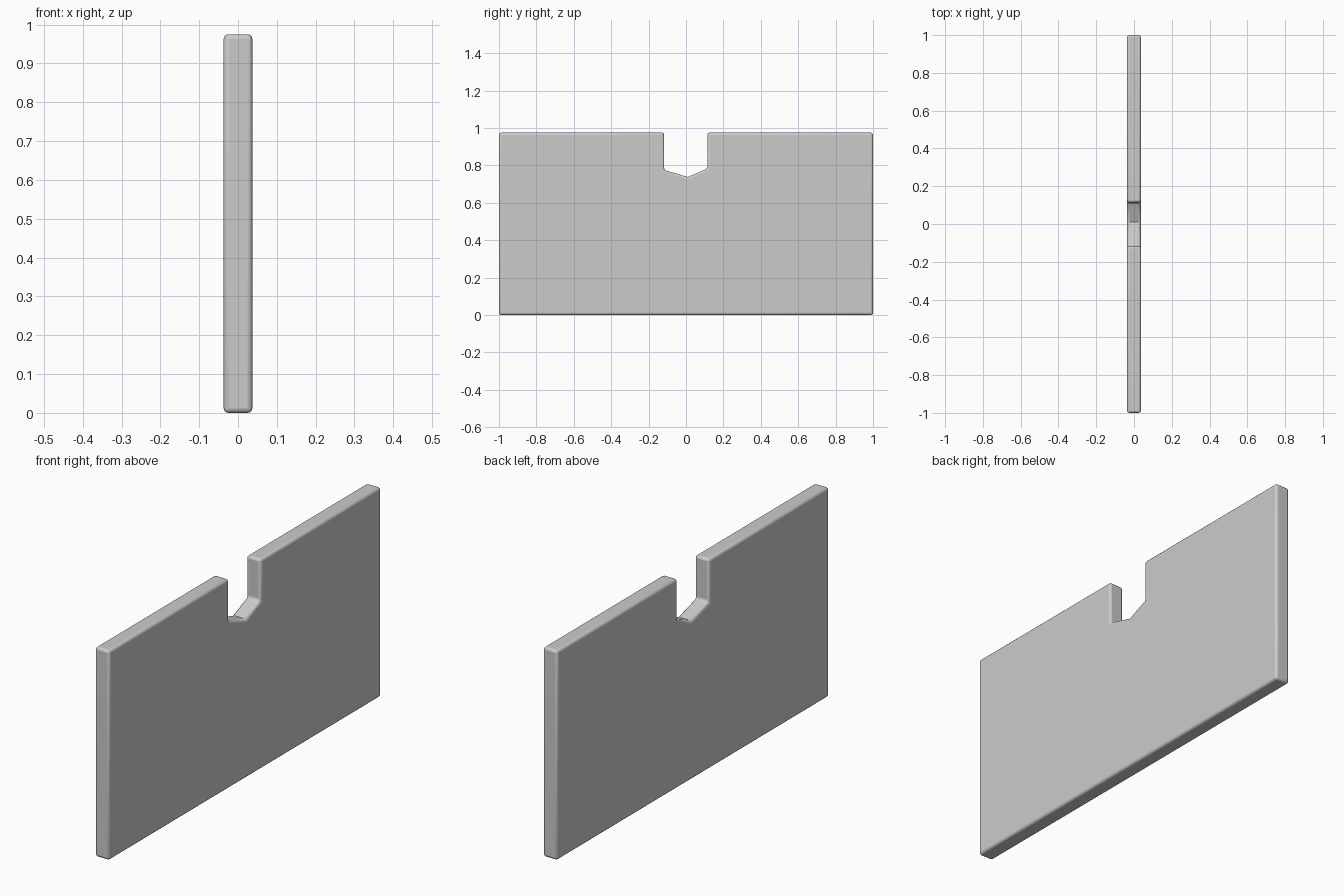
import bpy, bmesh, math

if "Cube" in bpy.data.objects:
    bpy.data.objects.remove(bpy.data.objects["Cube"])

# Panel outline in the y-z plane, with the notch in the top edge
PROFILE = [(-1, 0), (1, 0), (1, 0.975),
           (0.114, 0.975), (0.114, 0.782), (0.01, 0.738), (-0.117, 0.775),
           (-0.117, 0.975), (-1, 0.975)]
THICKNESS = 0.074

# Extrude the outline along x
bm = bmesh.new()
face = bm.faces.new([bm.verts.new((-THICKNESS / 2, y, z)) for y, z in PROFILE])
ext = bmesh.ops.extrude_face_region(bm, geom=[face])
verts = [g for g in ext["geom"] if isinstance(g, bmesh.types.BMVert)]
bmesh.ops.translate(bm, verts=verts, vec=(THICKNESS, 0, 0))
bmesh.ops.recalc_face_normals(bm, faces=bm.faces)
mesh = bpy.data.meshes.new("notched_panel")
bm.to_mesh(mesh)
bm.free()
panel = bpy.data.objects.new("notched_panel", mesh)
bpy.context.collection.objects.link(panel)

# Softly rounded edges, leaving the shallow crease at the notch bottom sharp
bevel = panel.modifiers.new("rounded_edges", "BEVEL")
bevel.width = 0.012
bevel.segments = 3
bevel.limit_method = "ANGLE"
bevel.angle_limit = math.radians(45)

bpy.context.view_layer.objects.active = panel
panel.select_set(True)
bpy.ops.object.shade_smooth_by_angle(angle=math.radians(35))
